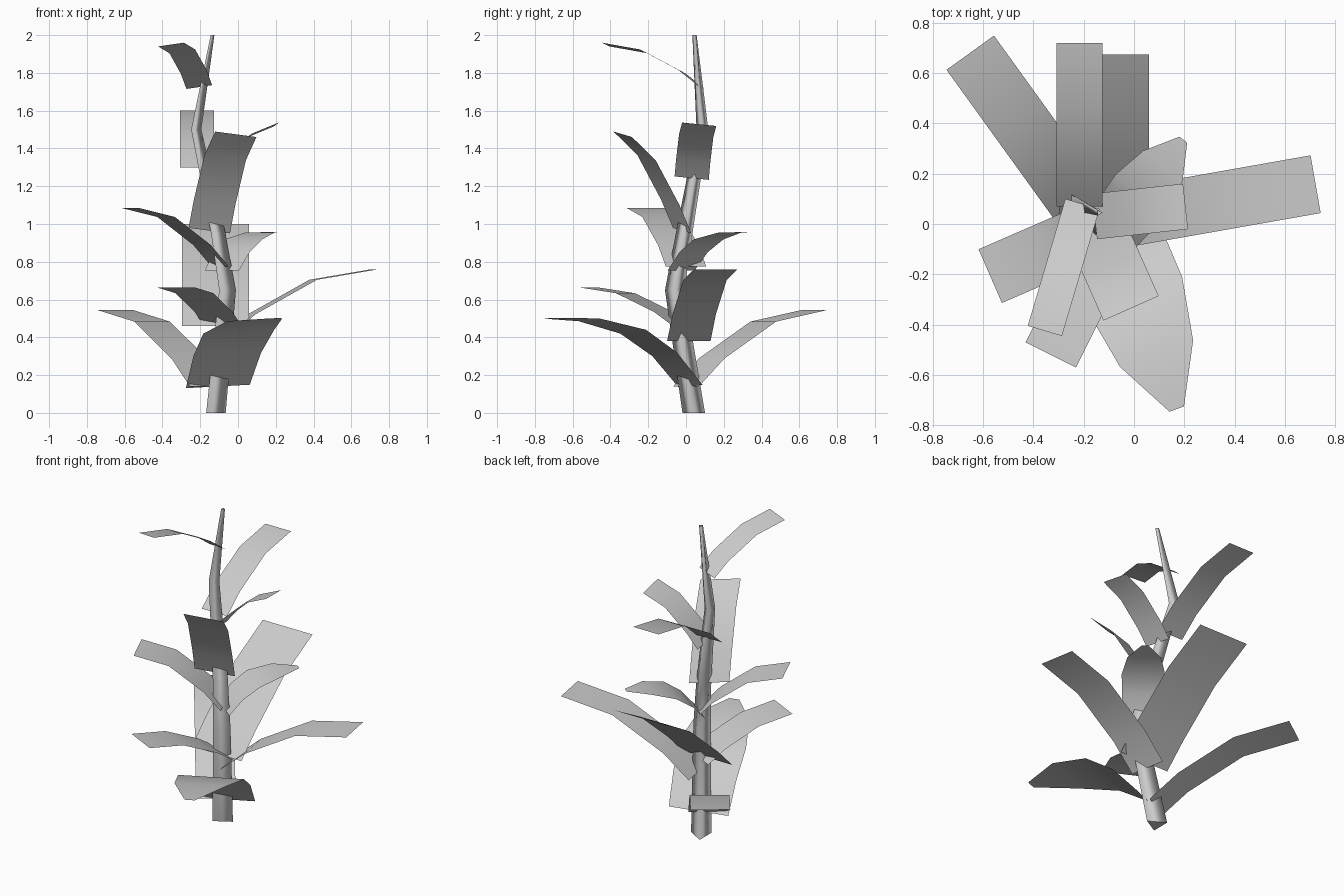
import bpy, bmesh, math
from mathutils import Vector

cube = bpy.data.objects.get("Cube")
if cube:
    bpy.data.objects.remove(cube)

mat = bpy.data.materials.new("plant_grey")
mat.use_nodes = True
GREY = (0.6, 0.6, 0.6, 1)
mat.diffuse_color = GREY
mat.node_tree.nodes["Principled BSDF"].inputs["Base Color"].default_value = GREY


def finish(bm, name):
    mesh = bpy.data.meshes.new(name)
    bm.to_mesh(mesh)
    bm.free()
    mesh.materials.append(mat)
    mesh.shade_smooth()
    obj = bpy.data.objects.new(name, mesh)
    bpy.context.collection.objects.link(obj)
    return obj


# Bent, tapering three-sided stem: x, y, z, radius
def build_stem():
    path = [(-.134, .041, 0, .069), (-.07, -.06, .65, .059), (-.117, -.01, .95, .051),
            (-.23, .087, 1.5, .036), (-.138, .045, 2, .013)]
    bm = bmesh.new()
    rings = []
    for x, y, z, r in path:
        angles = [math.radians(120 * k) for k in range(3)]
        rings.append([bm.verts.new((x + r * math.cos(a), y + r * math.sin(a), z)) for a in angles])
    for low, high in zip(rings, rings[1:]):
        for i in range(3):
            j = (i + 1) % 3
            bm.faces.new((low[i], low[j], high[j], high[i]))
    bm.faces.new(rings[0][::-1])
    bm.faces.new(rings[-1])
    obj = finish(bm, "stem")
    for p in obj.data.polygons:
        p.use_smooth = abs(p.normal.z) < .9


# Leaf outlines: share of the length, share of the width
STRAP = ((0, 1), (.2, 1), (.6, 1), (1, 1))
OVAL = ((0, 1), (.18, 1.06), (.4, 1.11), (.71, .86), (1, .17))


# Arching sheet leaf: rows of two points along a curve that flattens outward
def build_leaf(name, base, angle, length, rise, width, power=2.05, roll=0, shape=STRAP):
    a = math.radians(angle)
    out = Vector((math.cos(a), math.sin(a), 0))
    side = Vector((-math.sin(a), math.cos(a), roll))
    bm = bmesh.new()
    rows = []
    for t, w in shape:
        mid = Vector(base) + out * length * t
        mid.z += rise * (1 - (1 - t) ** power)
        half = side * width * w / 2
        rows.append([bm.verts.new(mid - half), bm.verts.new(mid + half)])
    for near, far in zip(rows, rows[1:]):
        bm.faces.new((near[0], far[0], far[1], near[1]))
    finish(bm, name)


build_stem()

# Lower tier
build_leaf("low_front_leaf", (-.107, .025, .14), -70, .81, .36, .36, 3.2, .05, OVAL)
build_leaf("low_back_leaf", (-.16, 0, .14), 125.8, .84, .405, .233)
build_leaf("low_side_leaf", (-.09, .015, .38), 10, .825, .38, .233, 2.1)
build_leaf("low_right_leaf", (-.08, -.02, .46), 243.4, .56, .205, .224)

# Middle tier
build_leaf("mid_back_leaf", (-.118, -.05, .46), 90, .725, .54, .355, 1.35)
build_leaf("mid_oval_leaf", (-.085, -.025, .755), 52, .457, .203, .23, 3.2, shape=OVAL)
build_leaf("mid_right_leaf", (-.095, 0, .775), 203.5, .52, .31, .233)
build_leaf("mid_front_leaf", (-.152, -.02, .965), -66, .345, .51, .24, 1.55, -.12)

# Upper tier
build_leaf("high_side_leaf", (-.157, .03, 1.243), 6.3, .364, .285, .182, 1.7, -.1)
build_leaf("high_back_leaf", (-.217, .07, 1.3), 90, .65, .3, .182)
build_leaf("top_leaf", (-.205, .08, 1.725), 253.5, .527, .225, .142, 2, .14)
